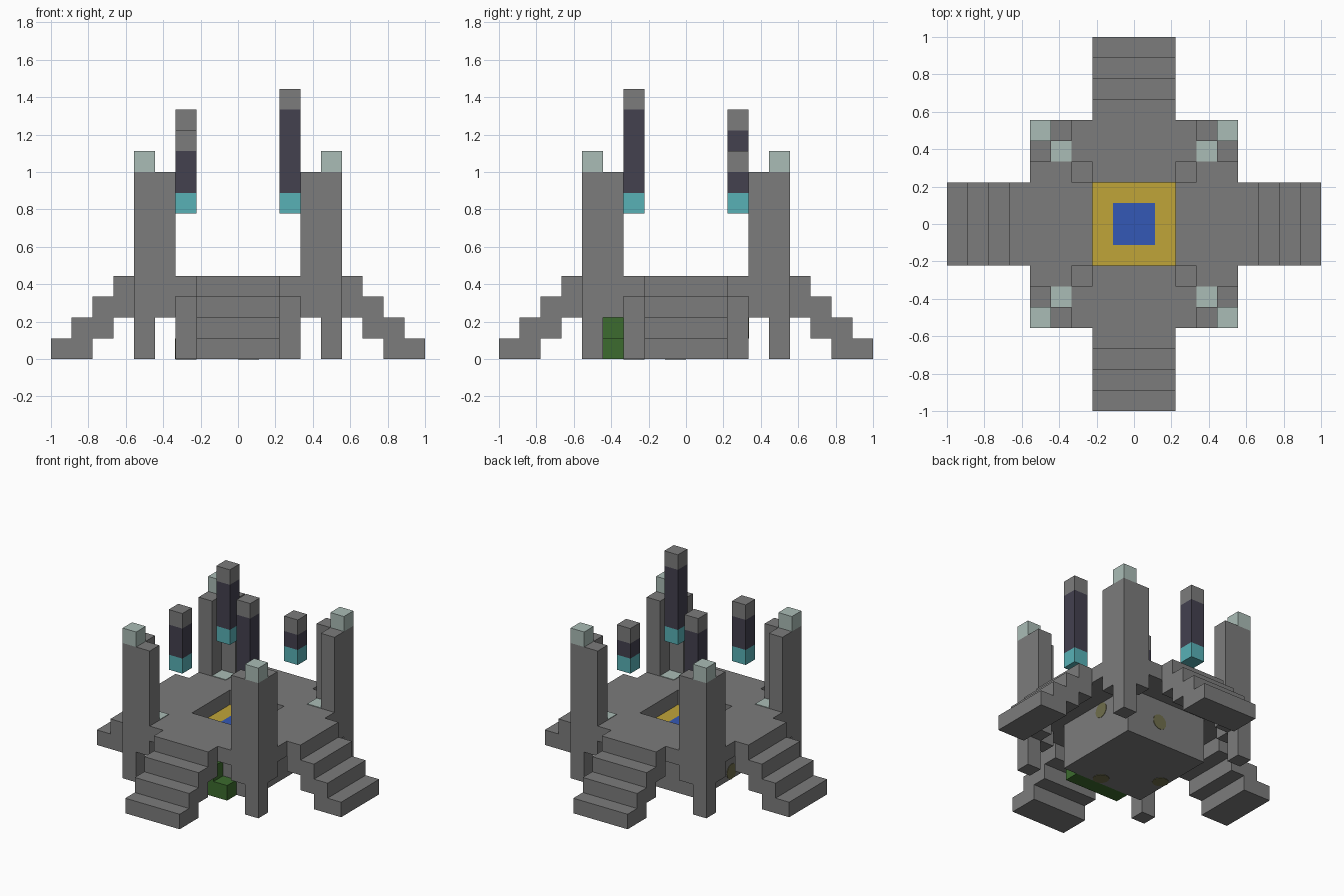
import bpy, bmesh
from mathutils import Matrix, Vector

if "Cube" in bpy.data.objects:
    bpy.data.objects.remove(bpy.data.objects["Cube"])

U = 1 / 9  # size of one block


def material(name, rgb):
    lin = [(c / 255 / 12.92) if c < 11 else ((c / 255 + 0.055) / 1.055) ** 2.4 for c in rgb]
    mat = bpy.data.materials.new(name)
    mat.use_nodes = True
    mat.diffuse_color = (*lin, 1)
    mat.node_tree.nodes["Principled BSDF"].inputs["Base Color"].default_value = (*lin, 1)
    return mat


STONE = material("grey stone", (124, 124, 124))
PALE = material("pale stone", (170, 188, 182))
DARK = material("dark stone", (67, 65, 79))
TEAL = material("teal crystal", (88, 177, 182))
GOLD = material("gold", (192, 165, 57))
BLUE = material("blue gem", (52, 88, 182))
GREEN = material("leaf green", (60, 107, 46))
MOSS = material("olive moss", (112, 110, 76))


def finish(name, bm, mat):
    bmesh.ops.recalc_face_normals(bm, faces=bm.faces)
    mesh = bpy.data.meshes.new(name)
    bm.to_mesh(mesh)
    bm.free()
    mesh.materials.append(mat)
    obj = bpy.data.objects.new(name, mesh)
    bpy.context.collection.objects.link(obj)
    return obj


def box(name, lo, hi, mat):
    """Box between two corners given in blocks."""
    lo, hi = Vector(lo) * U, Vector(hi) * U
    bm = bmesh.new()
    place = Matrix.Translation((lo + hi) / 2) @ Matrix.Diagonal((*(hi - lo), 1))
    bmesh.ops.create_cube(bm, size=1, matrix=place)
    return finish(name, bm, mat)


def prism(name, points, axis, start, depth, mat, turn=0):
    """Extrude a 2D outline along y or z, then turn it by quarter turns."""
    bm = bmesh.new()
    to3d = (lambda a, b: (a, start, b)) if axis == "y" else (lambda a, b: (a, b, start))
    face = bm.faces.new([bm.verts.new(Vector(to3d(a, b)) * U) for a, b in points])
    move = Vector((0, depth, 0) if axis == "y" else (0, 0, depth)) * U
    new = bmesh.ops.extrude_face_region(bm, geom=[face])["geom"]
    bmesh.ops.translate(bm, vec=move, verts=[v for v in new if isinstance(v, bmesh.types.BMVert)])
    quarter = [Vector((1, 0)), Vector((0, 1)), Vector((-1, 0)), Vector((0, -1))][turn]
    c, s = quarter
    bm.transform(Matrix(((c, -s, 0, 0), (s, c, 0, 0), (0, 0, 1, 0), (0, 0, 0, 1))))
    return finish(name, bm, mat)


# Central base and the platform with its square pit
box("base", (-3, -3, 0), (3, 3, 3), STONE)
for turn in range(4):
    prism(f"platform_side_{turn}", [(2, -2), (5, -2), (5, 5), (2, 5)], "z", 3, 1, STONE, turn)
box("pit_floor", (-2, -2, 3), (2, 2, 3.03), GOLD)
box("pit_gem", (-1, -1, 3), (1, 1, 3.06), BLUE)

# Floating stairs on all four sides
outline = [(5, 4), (6, 4)]
for step in range(3):
    outline += [(6 + step, 3 - step), (7 + step, 3 - step)]
outline += [(9, 0), (7, 0)]
for step in range(2):
    outline += [(7 - step, 1 + step), (6 - step, 1 + step)]
for turn in range(4):
    prism(f"stairs_{turn}", outline, "y", -2, 4, STONE, turn)

# Corner pillars: L-shaped shaft on a single leg, pale cap and pale floor tile
ell = [(3, 4), (4, 4), (4, 3), (5, 3), (5, 5), (3, 5)]
for turn in range(4):
    prism(f"pillar_{turn}", ell, "z", 2, 7, STONE, turn)
    for part, a, b, z, height, mat in (("leg", 4, 5, 0, 2, STONE),
                                       ("cap", 4, 5, 9, 1, PALE),
                                       ("tile", 3, 4, 4, 0.04, PALE)):
        prism(f"pillar_{part}_{turn}", [(a, a), (b, a), (b, b), (a, b)], "z", z, height, mat, turn)

# Floating posts of different heights
for sx, sy, dark in ((1, 1, 1), (-1, -1, 2), (-1, 1, 3), (1, -1, 4)):
    x, y = 2.5 * sx, 2.5 * sy
    side = ("left" if sx > 0 else "right") + ("_back" if sy > 0 else "_front")
    z = 7
    for part, height, mat in (("tip", 1, TEAL), ("shaft", dark, DARK), ("top", 1, STONE)):
        box(f"post_{part}_{side}", (x - .5, y - .5, z), (x + .5, y + .5, z + height), mat)
        z += height

# Green bush tucked under the front stairs
box("bush_lower", (-2, -4, 0), (2, -3, 1), GREEN)
box("bush_upper", (-1, -4, 1), (1, -3, 2), GREEN)


# Round mossy patches on the base
def patch(name, centre, normal):
    bm = bmesh.new()
    turn = Vector(normal).to_track_quat("Z", "Y").to_matrix().to_4x4()
    bmesh.ops.create_cone(bm, cap_ends=True, segments=16, radius1=U * .5, radius2=U * .5,
                          depth=0.006, matrix=Matrix.Translation(Vector(centre) * U) @ turn)
    return finish(name, bm, MOSS)


patch("moss_left", (3, .5, 2.5), (1, 0, 0))
patch("moss_back", (.5, 3, 1.5), (0, 1, 0))
patch("moss_right", (-3, -.5, .5), (-1, 0, 0))
patch("moss_under_front", (.5, -2.5, 0), (0, 0, -1))
patch("moss_under_right", (-2.5, -.5, 0), (0, 0, -1))
